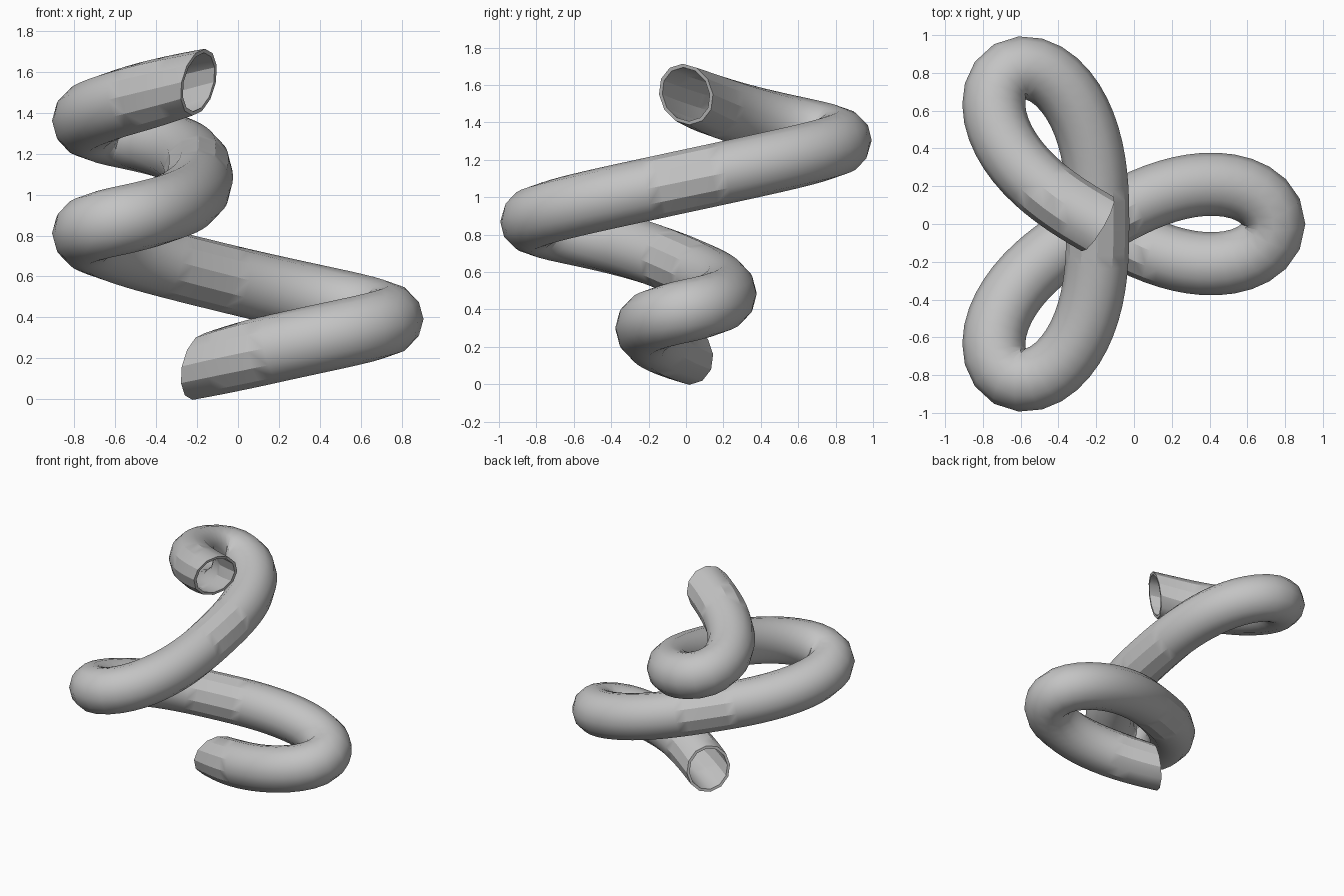
import bpy
import bmesh
from math import sin, cos, pi, radians, copysign
from mathutils import Vector

cube = bpy.data.objects.get("Cube")
if cube:
    bpy.data.objects.remove(cube, do_unlink=True)

STEPS, SIDES, FINE = 96, 12, 6000
PETAL, ROUNDNESS = 0.932, 0.6
OUTER, INNER = 0.167, 0.147
CENTRE_X, RISE, START_Z = -0.192, 1.39, 0.16
END_RINGS = 6


def clover(a):
    """Flat three-petal outline through one shared centre."""
    c = cos(3 * a)
    r = PETAL * copysign(abs(c) ** ROUNDNESS, c)
    return Vector((CENTRE_X + r * cos(a), r * sin(a), 0))


def climbing_path():
    """Evenly spaced points along the clover, rising at a steady slope."""
    fine = [clover(-pi / 6 + pi * i / FINE) for i in range(FINE + 1)]
    lengths = [0]
    for p, q in zip(fine, fine[1:]):
        lengths.append(lengths[-1] + (q - p).length)
    points, j = [], 0
    for i in range(STEPS + 1):
        target = lengths[-1] * i / STEPS
        while j < FINE - 1 and lengths[j + 1] < target:
            j += 1
        part = (target - lengths[j]) / (lengths[j + 1] - lengths[j])
        point = fine[j].lerp(fine[j + 1], part)
        point.z = START_Z + RISE * i / STEPS
        points.append(point)
    return points


def make_ring(bm, points, i, radius):
    """Upright circle across the path; the open ends lean forward."""
    tangent = points[min(i + 1, STEPS)] - points[max(i - 1, 0)]
    tangent.z *= 1 - 2 * max(0, 1 - min(i, STEPS - i) / END_RINGS)
    tangent.normalize()
    side = tangent.cross(Vector((0, 0, 1))).normalized()
    up = side.cross(tangent)
    ring = []
    for k in range(SIDES):
        t = 2 * pi * k / SIDES
        ring.append(bm.verts.new(points[i] + radius * (cos(t) * side + sin(t) * up)))
    return ring


def bridge(bm, first, second):
    """Band of faces between two rings."""
    for k in range(SIDES):
        n = (k + 1) % SIDES
        bm.faces.new((first[k], second[k], second[n], first[n]))


# Outer wall, inner wall and the two rims
bm = bmesh.new()
path = climbing_path()
outer = [make_ring(bm, path, i, OUTER) for i in range(STEPS + 1)]
inner = [make_ring(bm, path, i, INNER) for i in range(STEPS + 1)]
for i in range(STEPS):
    bridge(bm, outer[i], outer[i + 1])
    bridge(bm, inner[i + 1], inner[i])
bridge(bm, inner[0], outer[0])
bridge(bm, outer[-1], inner[-1])
bmesh.ops.triangulate(bm, faces=bm.faces[:])

mesh = bpy.data.meshes.new("looping_tube")
bm.to_mesh(mesh)
bm.free()
tube = bpy.data.objects.new("looping_tube", mesh)
bpy.context.collection.objects.link(tube)

# Single grey material
grey = bpy.data.materials.new("plain_grey")
grey.use_nodes = True
colour = (0.55, 0.55, 0.55, 1)
grey.diffuse_color = colour
grey.node_tree.nodes["Principled BSDF"].inputs["Base Color"].default_value = colour
mesh.materials.append(grey)

# Smooth the gentle bends, keep the facets that turn sharply
bpy.ops.object.select_all(action="DESELECT")
tube.select_set(True)
bpy.context.view_layer.objects.active = tube
bpy.ops.object.shade_smooth_by_angle(angle=radians(29.5))
